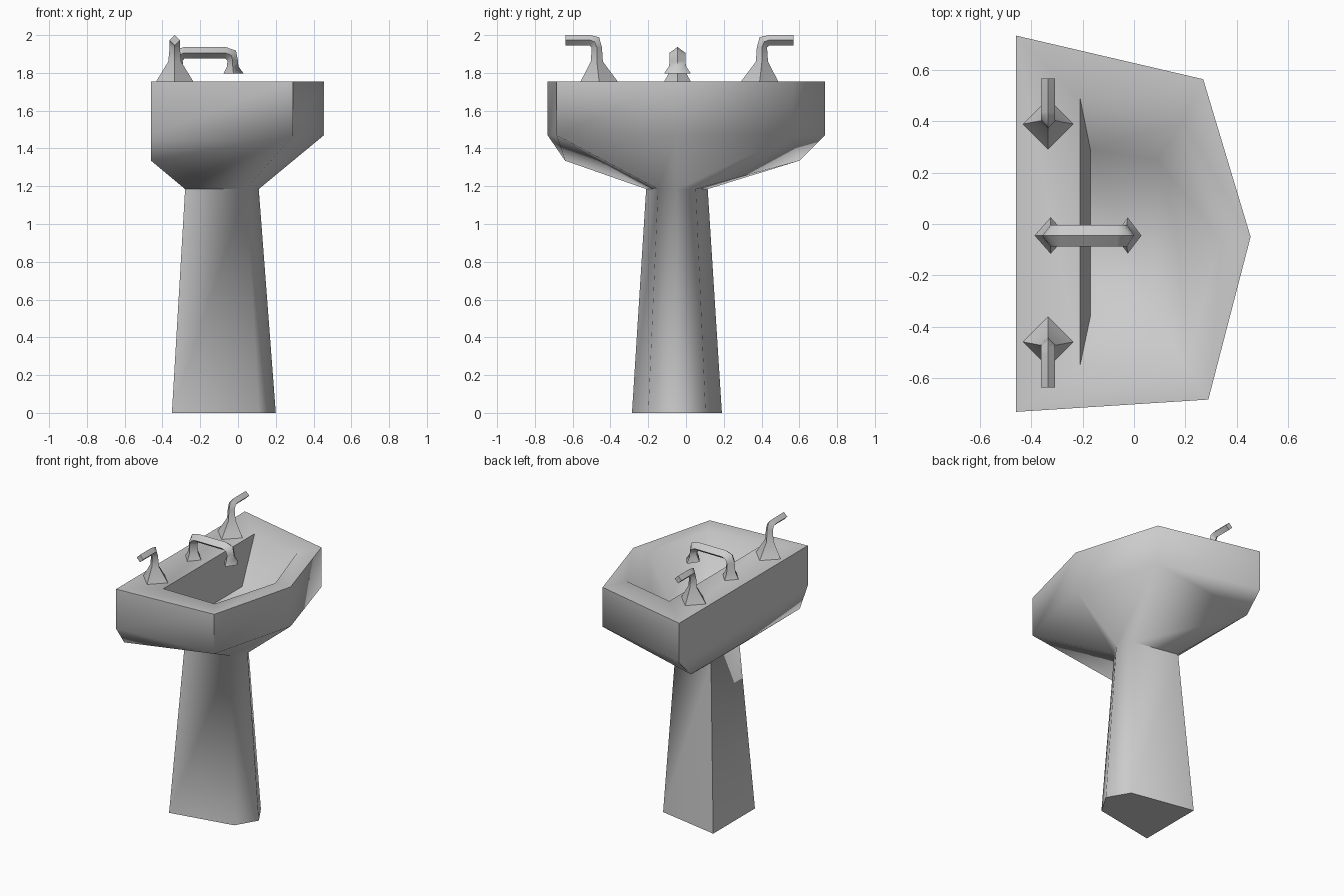
import bpy, bmesh, math
from mathutils import Vector as V

if "Cube" in bpy.data.objects:
    bpy.data.objects.remove(bpy.data.objects["Cube"])


def loft(name, rings, cap_start=True, cap_end=True):
    """Skin equal-length point rings into one smooth-shaded object."""
    bm = bmesh.new()
    loops = [[bm.verts.new(p) for p in r] for r in rings]
    for a, b in zip(loops, loops[1:]):
        n = len(a)
        for i in range(n):
            j = (i + 1) % n
            bm.faces.new((a[i], a[j], b[j], b[i]))
    if cap_start:
        bm.faces.new(loops[0][::-1])
    if cap_end:
        bm.faces.new(loops[-1])
    bmesh.ops.remove_doubles(bm, verts=bm.verts, dist=0.0005)
    bmesh.ops.recalc_face_normals(bm, faces=bm.faces)
    me = bpy.data.meshes.new(name)
    bm.to_mesh(me)
    bm.free()
    ob = bpy.data.objects.new(name, me)
    bpy.context.collection.objects.link(ob)
    bpy.ops.object.select_all(action='DESELECT')
    ob.select_set(True)
    bpy.context.view_layer.objects.active = ob
    bpy.ops.object.shade_smooth_by_angle(angle=math.radians(65))
    return ob


def at(pts, z):
    return [(x, y, z) for x, y in pts]


def diamond(c, a, b):
    """Four-sided cross-section around c with half axes a and b."""
    c, a, b = V(c), V(a), V(b)
    return [c + a, c + b, c - a, c - b]


def five(back, hb, front, hf, tip, cy=-0.048):
    """Five-sided plan shape: two back corners, two front corners, a tip."""
    return [(back, cy - hb), (front, cy - hf), (tip, cy),
            (front, cy + hf), (back, cy + hb)]


# Pedestal and basin as one continuous shell
rim = [(-0.46, -0.733), (0.29, -0.685), (0.455, -0.05), (0.27, 0.565), (-0.46, 0.735)]
inner = [(-0.21, -0.55), (0.20, -0.55), (0.34, -0.06), (0.19, 0.40), (-0.21, 0.49)]
wall = at(rim, 1.47)
under = [(-0.46, -0.64, 1.335)] + wall[1:4] + [(-0.46, 0.60, 1.335)]
floor = [(-0.17, -0.36), (0.09, -0.36), (0.17, -0.05), (0.09, 0.25), (-0.17, 0.29)]
loft("pedestal_basin", [
    at(five(-0.35, 0.238, 0.11, 0.152, 0.20), 0),
    at(five(-0.28, 0.163, 0.045, 0.10, 0.11), 1.185),
    under, wall, at(rim, 1.755), at(inner, 1.755), at(floor, 1.46)])

# Tap handles: flared base, stem, elbow and lever pointing outwards
for name, y, s in (("left_tap", 0.39, 1), ("right_tap", -0.46, -1)):
    x, r = -0.335, 0.027
    yp = y - s * 0.0 + s * 0.012
    X = (r, 0, 0)
    loft(name, [
        diamond((x, y, 1.755), (0.098, 0, 0), (0, s * 0.098, 0)),
        diamond((x, yp, 1.86), (0.034, 0, 0), (0, s * 0.032, 0)),
        diamond((x, yp, 1.935), X, (0, s * r, 0)),
        diamond((x, yp + s * 0.012, 1.965), X, (0, s * 0.024, -0.024)),
        diamond((x, yp + s * 0.035, 1.973), X, (0, 0, -r)),
        diamond((x, y + s * 0.178, 1.973), X, (0, 0, -r))])

# Spout: flared foot, neck, horizontal pipe, flared nozzle
cy = -0.045
Y = (0, 0.042, 0)
loft("spout", [
    diamond((-0.325, cy, 1.755), (0.062, 0, 0), (0, 0.07, 0)),
    diamond((-0.325, cy, 1.80), (0.038, 0, 0), (0, 0.045, 0)),
    diamond((-0.325, cy, 1.865), (0.032, 0, 0), Y),
    diamond((-0.312, cy, 1.895), (0.024, 0, -0.026), Y),
    diamond((-0.285, cy, 1.906), (0, 0, -0.031), Y),
    diamond((-0.065, cy, 1.906), (0, 0, -0.031), Y),
    diamond((-0.036, cy, 1.893), (-0.025, 0, -0.025), Y),
    diamond((-0.028, cy, 1.865), (-0.028, 0, 0), Y),
    diamond((-0.028, cy, 1.835), (-0.03, 0, 0), (0, 0.045, 0)),
    diamond((-0.024, cy, 1.797), (-0.053, 0, 0), (0, 0.07, 0))])
